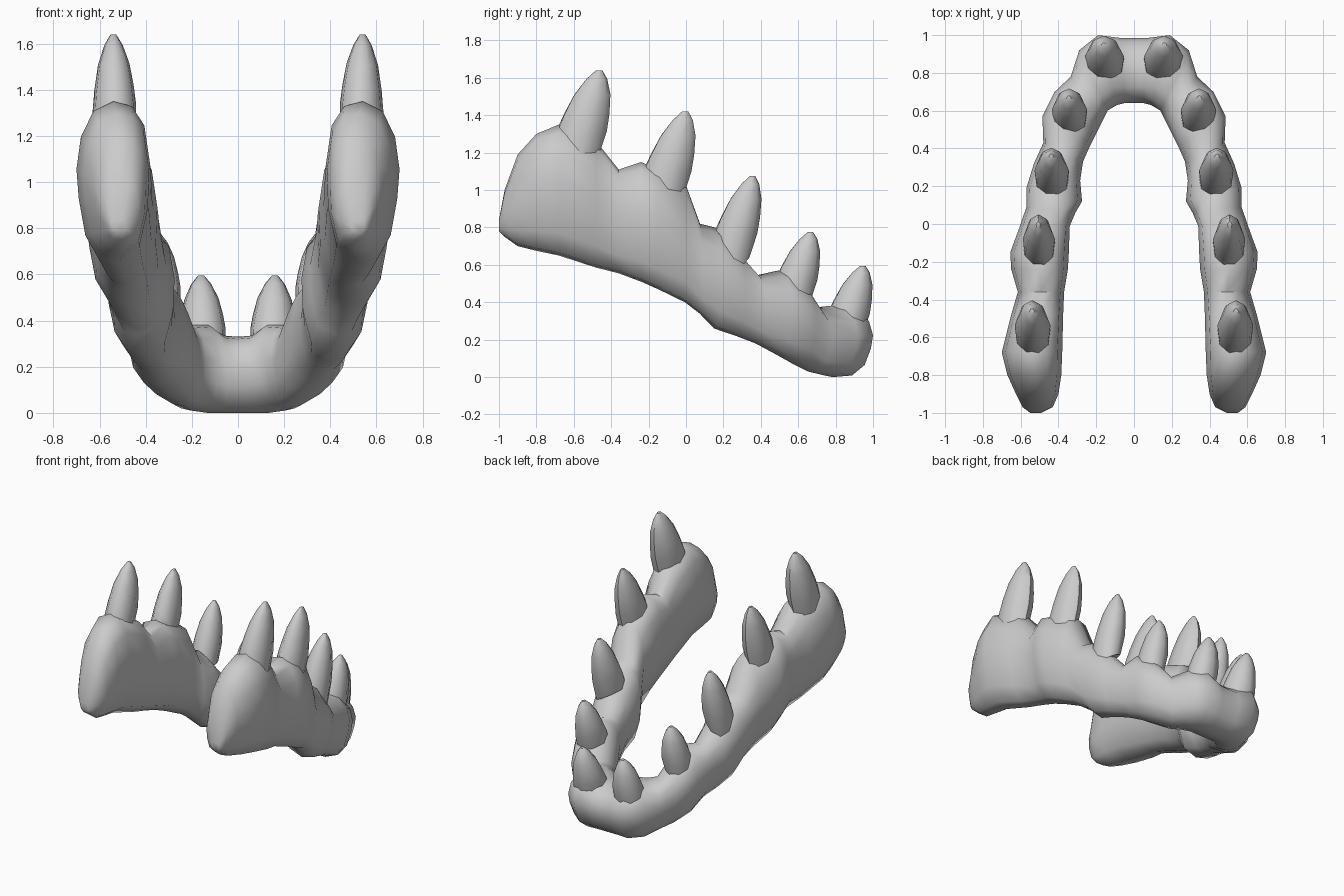
import bpy, bmesh, math
from mathutils import Vector

if "Cube" in bpy.data.objects:
    bpy.data.objects.remove(bpy.data.objects["Cube"])


def skin_rings(name, rings, angle):
    """Bridge closed rings into a capped tube object."""
    bm = bmesh.new()
    vs = [[bm.verts.new(p) for p in r] for r in rings]
    n = len(rings[0])
    for a, b in zip(vs, vs[1:]):
        for i in range(n):
            j = (i + 1) % n
            bm.faces.new((a[i], a[j], b[j], b[i]))
    bm.faces.new(vs[0])
    bm.faces.new(vs[-1])
    bmesh.ops.recalc_face_normals(bm, faces=bm.faces)
    me = bpy.data.meshes.new(name)
    bm.to_mesh(me)
    bm.free()
    ob = bpy.data.objects.new(name, me)
    bpy.context.collection.objects.link(ob)
    bpy.ops.object.select_all(action='DESELECT')
    ob.select_set(True)
    bpy.context.view_layer.objects.active = ob
    bpy.ops.object.shade_smooth_by_angle(angle=math.radians(angle))
    return ob


# Jaw cross-section: u from inner (0) to outer (1) side, v from bottom to top
SECTION = [(.42, 0), (.70, .025), (.88, .17), (.97, .4), (1, .58), (.94, .78),
           (.77, .94), (.5, 1), (.25, .97), (.08, .85), (0, .6), (.02, .34),
           (.14, .09)]

# Jaw stations from chin to rear: outer x, y, inner x, y, bottom z, top z
STATIONS = [
    (.00, .985, .00, .64, .0, .33),
    (.07, .985, .05, .64, .0, .335),
    (.19, 1.00, .09, .63, .0, .385),
    (.29, .92, .14, .60, .01, .38),
    (.335, .78, .16, .56, .03, .37),
    (.42, .70, .20, .48, .07, .50),
    (.485, .57, .23, .42, .12, .57),
    (.48, .43, .27, .33, .18, .545),
    (.53, .32, .285, .23, .22, .67),
    (.57, .19, .275, .12, .26, .80),
    (.57, .09, .31, .06, .34, .82),
    (.60, .00, .34, -.01, .40, 1.04),
    (.655, -.15, .345, -.15, .47, 1.11),
    (.65, -.24, .35, -.24, .51, 1.15),
    (.615, -.36, .37, -.36, .555, 1.11),
    (.65, -.48, .375, -.48, .585, 1.26),
    (.70, -.68, .38, -.68, .65, 1.35),
    (.67, -.80, .385, -.80, .675, 1.30),
    (.625, -.90, .40, -.90, .70, 1.19),
    (.59, -.97, .43, -.97, .75, 1.0),
    (.55, -1.0, .49, -1.0, .78, .84),
]


def jaw_ring(s, side):
    ox, oy, ix, iy, zb, zt = s
    return [(side * (ix + (ox - ix) * u), iy + (oy - iy) * u, zb + (zt - zb) * v)
            for u, v in SECTION]


rings = [jaw_ring(s, -1) for s in reversed(STATIONS[1:])]
rings += [jaw_ring(s, 1) for s in STATIONS]
skin_rings("lower_jaw", rings, 60)

# Teeth: x, root y, root z, tip y, tip z, half width, half length
TEETH = [
    (.535, -.60, 1.18, -.465, 1.64, .096, .137),
    (.502, -.145, .96, -.005, 1.42, .086, .132),
    (.434, .225, .64, .355, 1.075, .092, .118),
    (.34, .555, .41, .665, .775, .094, .115),
    (.155, .835, .23, .945, .595, .105, .115),
]
# Tooth taper: height fraction, size
TAPER = [(0, .97), (.3, 1), (.5, .9), (.72, .72), (.9, .42), (1, .13)]

for k, (x, y0, z0, y1, z1, hw, hl) in enumerate(TEETH, 1):
    for side, tag in ((-1, "left"), (1, "right")):
        tooth = []
        for t, r in TAPER:
            c = Vector((side * (x + .005 * t), y0 + (y1 - y0) * t, z0 + (z1 - z0) * t))
            # root ring dips towards the outer lip
            dip = .05 * (1 - t) ** 2
            tooth.append([c + Vector((side * hw * r * math.cos(a), hl * r * math.sin(a),
                                      -dip * math.cos(a)))
                          for a in (i * math.tau / 9 + math.pi / 2 for i in range(9))])
        skin_rings(f"tooth_{tag}_{k}", tooth, 50)
